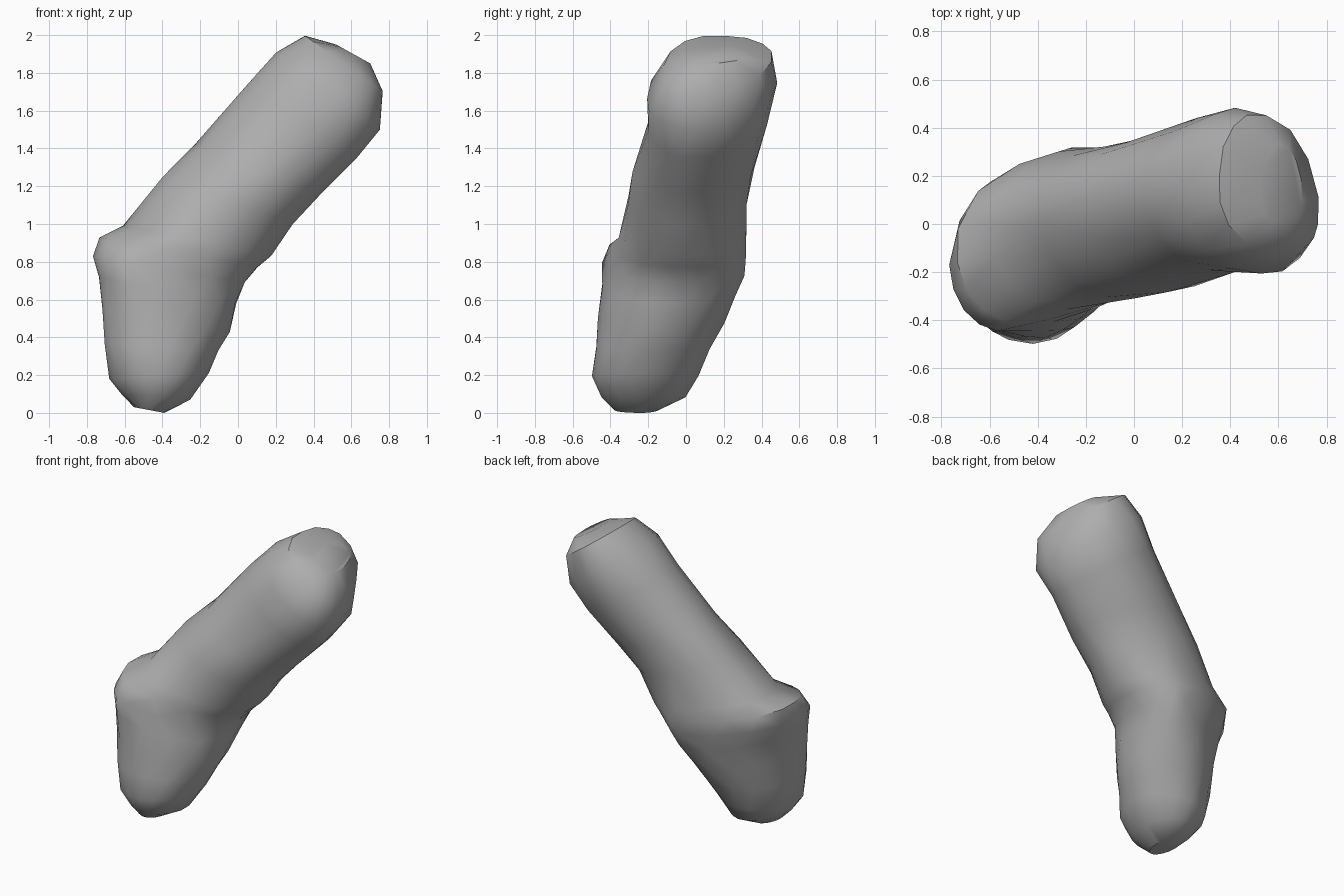
import bpy
import bmesh
import math
import random
from mathutils import Vector

random.seed(4)
SIDES = 16

# Remove the default cube
default_cube = bpy.data.objects.get("Cube")
if default_cube:
    bpy.data.objects.remove(default_cube, do_unlink=True)

# One plain stone colour
stone = bpy.data.materials.new("stone_grey")
stone.use_nodes = True
grey = (0.42, 0.42, 0.42, 1)
stone.diffuse_color = grey
stone.node_tree.nodes["Principled BSDF"].inputs["Base Color"].default_value = grey

# Tilted cross-sections from foot to head: one end (x, z), other end (x, z),
# front y, back y, y of the two ends, sideways shift of the back bulge
SECTIONS = [
    (-.55, .03, -.39, 0, -.38, -.15, -.26, -.24, 0),
    (-.62, .1, -.25, .07, -.45, 0, -.24, -.22, 0),
    (-.68, .18, -.16, .21, -.5, .06, -.25, -.2, 0),
    (-.71, .36, -.1, .33, -.48, .13, -.26, -.15, .1),
    (-.72, .55, -.05, .43, -.46, .2, -.25, -.12, .2),
    (-.74, .72, 0, .58, -.45, .26, -.22, -.08, .4),
    (-.77, .83, .04, .69, -.44, .31, -.17, -.04, .5),
    (-.74, .93, .11, .77, -.41, .32, -.1, 0, .4),
    (-.6, .99, .18, .83, -.35, .32, 0, 0, .2),
    (-.4, 1.25, .29, 1, -.31, .32, .08, .02, 0),
    (-.22, 1.42, .43, 1.16, -.28, .36, .1, .03, -.1),
    (.05, 1.74, .63, 1.35, -.2, .44, .13, .04, -.1),
    (.2, 1.91, .75, 1.5, -.21, .48, .14, .04, -.2),
    (.35, 2, .77, 1.7, -.12, .46, .14, .03, -.3),
    (.52, 1.95, .7, 1.85, 0, .33, .16, .1, 0),
]


def add_ring(bm, section, shift, rough):
    """Make a tilted ring from four elliptical quarters, slightly uneven."""
    x_a, z_a, x_b, z_b, front, back, y_a, y_b, lean = section
    middle = Vector((x_a + x_b, front + back, z_a + z_b)) / 2
    across = Vector((x_b - x_a, 0, z_b - z_a)) / 2
    ring = []
    for i in range(SIDES):
        angle = math.tau * (i + shift) / SIDES
        c, s = math.cos(angle), math.sin(angle)
        # Quarter between one end and the front or back bulge
        bulge_y, bulge_x = (back, lean) if s > 0 else (front, -lean)
        end_y, end_x = (y_b, 1) if c > 0 else (y_a, -1)
        along = bulge_x + (end_x - bulge_x) * abs(c)
        depth = end_y + (bulge_y - end_y) * abs(s) - middle.y
        offset = across * along + Vector((0, depth, 0))
        swell = 1.005 + random.uniform(-rough, rough)
        ring.append(bm.verts.new(middle + offset * swell))
    return ring


# Leaning rock body: staggered rings joined by triangles
bm = bmesh.new()
last = len(SECTIONS) - 1
rings = [add_ring(bm, s, (n % 2) / 2, 0.018 if 1 < n < last else 0)
         for n, s in enumerate(SECTIONS)]
for n in range(last):
    low, high = rings[n], rings[n + 1]
    for i in range(SIDES):
        j = (i + 1) % SIDES
        if n % 2 == 0:
            bm.faces.new((low[i], low[j], high[i]))
            bm.faces.new((low[j], high[j], high[i]))
        else:
            bm.faces.new((low[i], low[j], high[j]))
            bm.faces.new((low[i], high[j], high[i]))
bm.faces.new(list(reversed(rings[0])))
bm.faces.new(rings[-1])
bmesh.ops.recalc_face_normals(bm, faces=bm.faces)

mesh = bpy.data.meshes.new("rock_body")
bm.to_mesh(mesh)
bm.free()
mesh.materials.append(stone)
rock = bpy.data.objects.new("rock_body", mesh)
bpy.context.collection.objects.link(rock)

# Smooth shading with only the harder ridges kept sharp
bpy.ops.object.select_all(action="DESELECT")
rock.select_set(True)
bpy.context.view_layer.objects.active = rock
bpy.ops.object.shade_smooth_by_angle(angle=math.radians(35))
